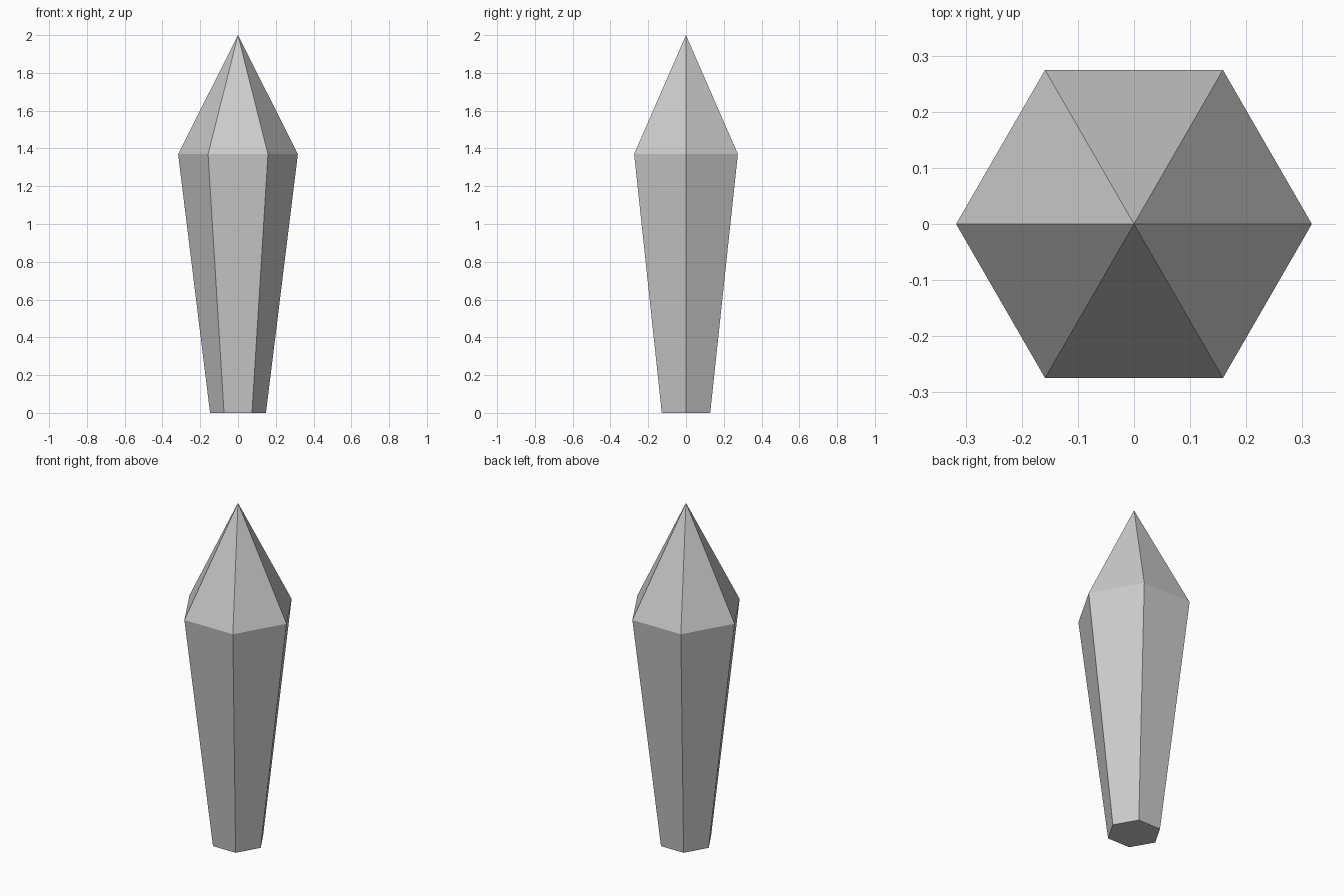
import bpy, bmesh
from math import cos, sin, tau

if "Cube" in bpy.data.objects:
    bpy.data.objects.remove(bpy.data.objects["Cube"])

SIDES = 6
bm = bmesh.new()


def ring(radius, z):
    return [bm.verts.new((radius * cos(tau * i / SIDES), radius * sin(tau * i / SIDES), z))
            for i in range(SIDES)]


# Narrow base, wide shoulder and pointed tip
base = ring(0.148, 0)
shoulder = ring(0.317, 1.37)
tip = bm.verts.new((0, 0, 2))

bm.faces.new(base[::-1])
for i in range(SIDES):
    j = (i + 1) % SIDES
    bm.faces.new((base[i], base[j], shoulder[j], shoulder[i]))
    bm.faces.new((shoulder[i], shoulder[j], tip))

mesh = bpy.data.meshes.new("crystal")
bm.to_mesh(mesh)
bm.free()
bpy.context.collection.objects.link(bpy.data.objects.new("crystal", mesh))
